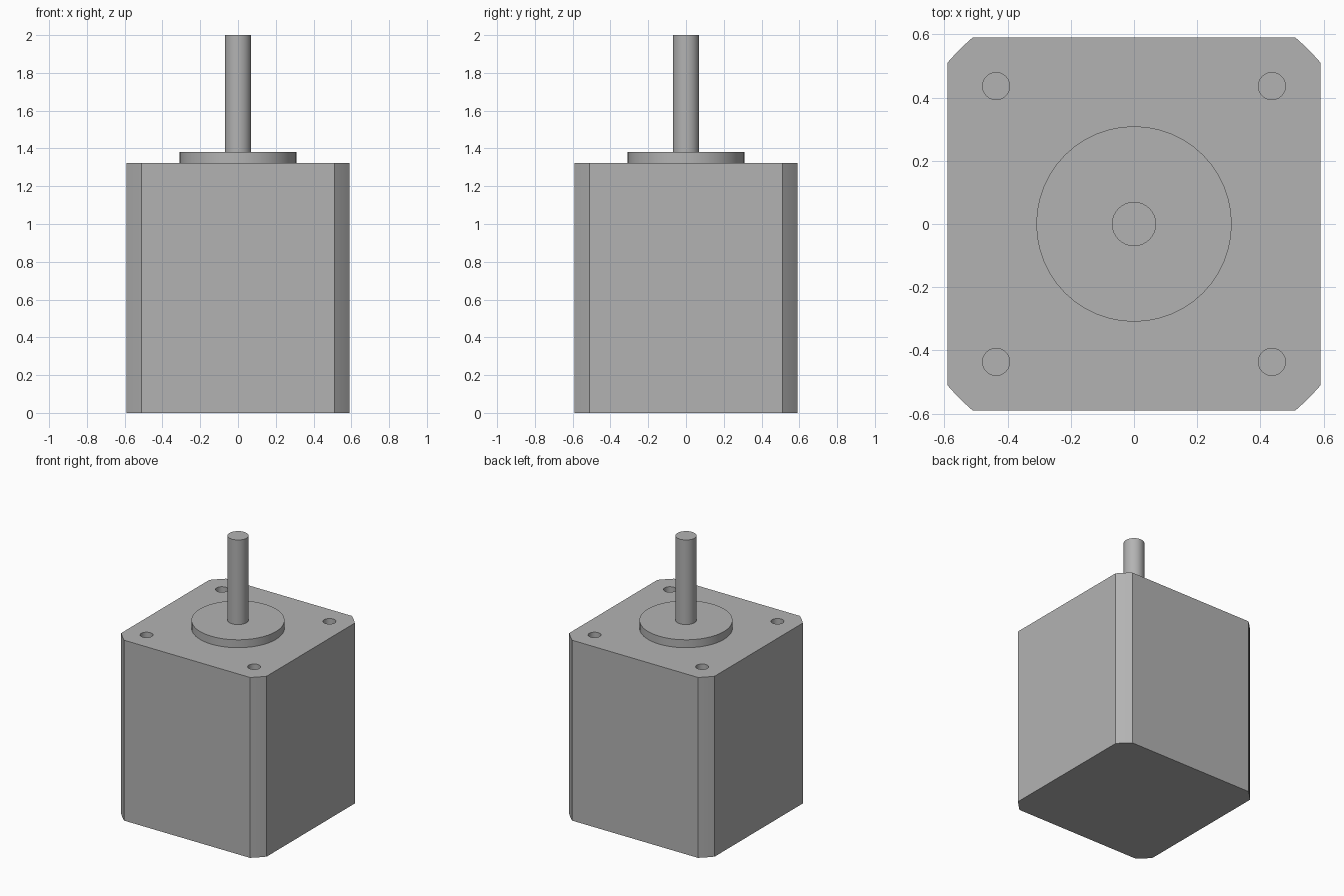
import bpy
import bmesh
import math

cube = bpy.data.objects.get("Cube")
if cube:
    bpy.data.objects.remove(cube, do_unlink=True)

HALF, CORNER = 0.59, 0.51          # half width, start of the corner cut
BODY_TOP, FLANGE_TOP, SHAFT_TOP = 1.322, 1.38, 2.0
HOLE_OFFSET, HOLE_DEPTH = 0.436, 0.126

metal = bpy.data.materials.new("grey_metal")
metal.use_nodes = True
grey = (0.45, 0.45, 0.45, 1)
metal.diffuse_color = grey
metal.node_tree.nodes["Principled BSDF"].inputs["Base Color"].default_value = grey


def prism(name, outline, bottom, top):
    """Extrude a closed outline straight up."""
    bm = bmesh.new()
    base = bm.faces.new([bm.verts.new((x, y, bottom)) for x, y in outline])
    result = bmesh.ops.extrude_face_region(bm, geom=[base])
    for v in result["geom"]:
        if isinstance(v, bmesh.types.BMVert):
            v.co.z = top
    bmesh.ops.recalc_face_normals(bm, faces=bm.faces)
    mesh = bpy.data.meshes.new(name)
    bm.to_mesh(mesh)
    bm.free()
    mesh.materials.append(metal)
    obj = bpy.data.objects.new(name, mesh)
    bpy.context.collection.objects.link(obj)
    return obj


def circle(radius, sides, cx=0, cy=0):
    angles = [2 * math.pi * i / sides for i in range(sides)]
    return [(cx + radius * math.cos(a), cy + radius * math.sin(a)) for a in angles]


def activate(obj):
    bpy.ops.object.select_all(action='DESELECT')
    obj.select_set(True)
    bpy.context.view_layer.objects.active = obj


# Square body whose corners are turned down to a large circle
radius = math.hypot(HALF, CORNER)
start = math.atan2(CORNER, HALF)
sweep = math.pi / 2 - 2 * start
outline = []
for quarter in range(4):
    for i in range(5):
        a = quarter * math.pi / 2 + start + sweep * i / 4
        outline.append((radius * math.cos(a), radius * math.sin(a)))
body = prism("motor_body", outline, 0, BODY_TOP)

# Four blind mounting holes in the top face
for sx in (-1, 1):
    for sy in (-1, 1):
        cutter = prism("hole_cutter",
                       circle(0.043, 24, sx * HOLE_OFFSET, sy * HOLE_OFFSET),
                       BODY_TOP - HOLE_DEPTH, BODY_TOP + 0.1)
        cutter.hide_render = True
        cut = body.modifiers.new("mounting_hole", 'BOOLEAN')
        cut.operation = 'DIFFERENCE'
        cut.solver = 'EXACT'
        cut.object = cutter
        activate(body)
        bpy.ops.object.modifier_apply(modifier=cut.name)
        bpy.data.objects.remove(cutter, do_unlink=True)

# Raised pilot flange and output shaft
flange = prism("pilot_flange", circle(0.309, 48), BODY_TOP, FLANGE_TOP)
shaft = prism("output_shaft", circle(0.07, 32), FLANGE_TOP, SHAFT_TOP)

for part in (body, flange, shaft):
    activate(part)
    bpy.ops.object.shade_smooth_by_angle(angle=math.radians(30))
